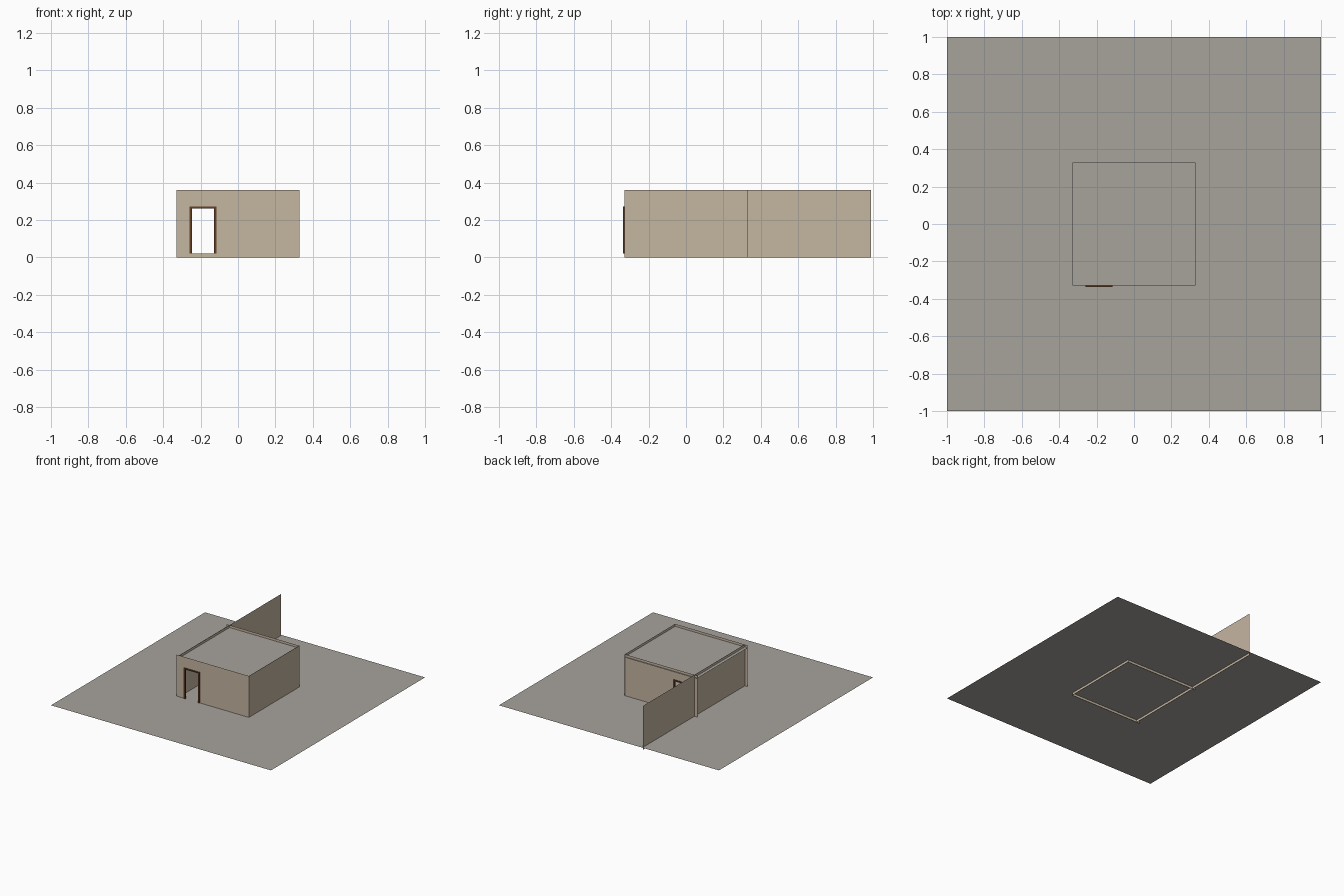
import bpy, bmesh

if "Cube" in bpy.data.objects:
    bpy.data.objects.remove(bpy.data.objects["Cube"])


def material(name, rgb):
    m = bpy.data.materials.new(name)
    m.diffuse_color = (*rgb, 1)
    m.use_nodes = True
    m.node_tree.nodes["Principled BSDF"].inputs["Base Color"].default_value = m.diffuse_color
    return m


STONE = material("grey stone", (0.39, 0.37, 0.335))
PLASTER = material("tan plaster", (0.56, 0.465, 0.355))
WOOD = material("dark brown wood", (0.127, 0.05, 0.02))

R = 0.33               # half a floor tile
H = 0.36               # wall height
FLOOR, CEIL = 0.02, 0.34
DOOR = (-0.246, -0.127, FLOOR, 0.262)   # opening: x0, x1, z0, z1


def finish(name, bm, mat):
    bmesh.ops.remove_doubles(bm, verts=bm.verts, dist=1e-5)
    me = bpy.data.meshes.new(name)
    bm.to_mesh(me)
    bm.free()
    me.materials.append(mat)
    ob = bpy.data.objects.new(name, me)
    bpy.context.collection.objects.link(ob)
    return ob


def face(bm, pts):
    bm.faces.new([bm.verts.new(p) for p in pts])


def slab(name, half, z, mat):
    """Flat horizontal sheet."""
    bm = bmesh.new()
    face(bm, [(-half, -half, z), (half, -half, z), (half, half, z), (-half, half, z)])
    return finish(name, bm, mat)


def side_wall(name, x, y0, y1):
    """Thin wall running along y."""
    bm = bmesh.new()
    face(bm, [(x, y0, 0), (x, y1, 0), (x, y1, H), (x, y0, H)])
    return finish(name, bm, PLASTER)


def door_wall(name, y):
    """Thin wall along x with a door opening, plus its wooden frame."""
    x0, x1, z0, z1 = DOOR
    xs, zs = [-R, x0, x1, R], [0, z0, z1, H]
    bm = bmesh.new()
    for i in range(3):
        for j in range(3):
            if (i, j) != (1, 1):
                a, b, c, d = xs[i], xs[i + 1], zs[j], zs[j + 1]
                face(bm, [(a, y, c), (b, y, c), (b, y, d), (a, y, d)])
    finish(name, bm, PLASTER)

    # frame: inverted U profile pushed through the wall
    w, t = 0.013, 0.006
    u = [(x0 - w, z0), (x0, z0), (x0, z1), (x1, z1), (x1, z0), (x1 + w, z0),
         (x1 + w, z1 + 0.01), (x0 - w, z1 + 0.01)]
    bm = bmesh.new()
    front = [bm.verts.new((x, y - t, z)) for x, z in u]
    back = [bm.verts.new((x, y + t, z)) for x, z in u]
    bm.faces.new(front)
    bm.faces.new(back[::-1])
    for i in range(len(u)):
        j = (i + 1) % len(u)
        bm.faces.new((front[j], front[i], back[i], back[j]))
    bmesh.ops.recalc_face_normals(bm, faces=bm.faces)
    finish(name + "_door_frame", bm, WOOD)


# floor and ceiling
slab("floor", 1.0, FLOOR, STONE)
slab("ceiling", R, CEIL, STONE)

# room walls and the free-standing wall behind
door_wall("front_wall", -R)
door_wall("back_wall", 0.323)
side_wall("right_wall", R, -R, R)
side_wall("left_wall", -0.303, -R, R)
side_wall("rear_extension_wall", -0.303, R, 0.99)
